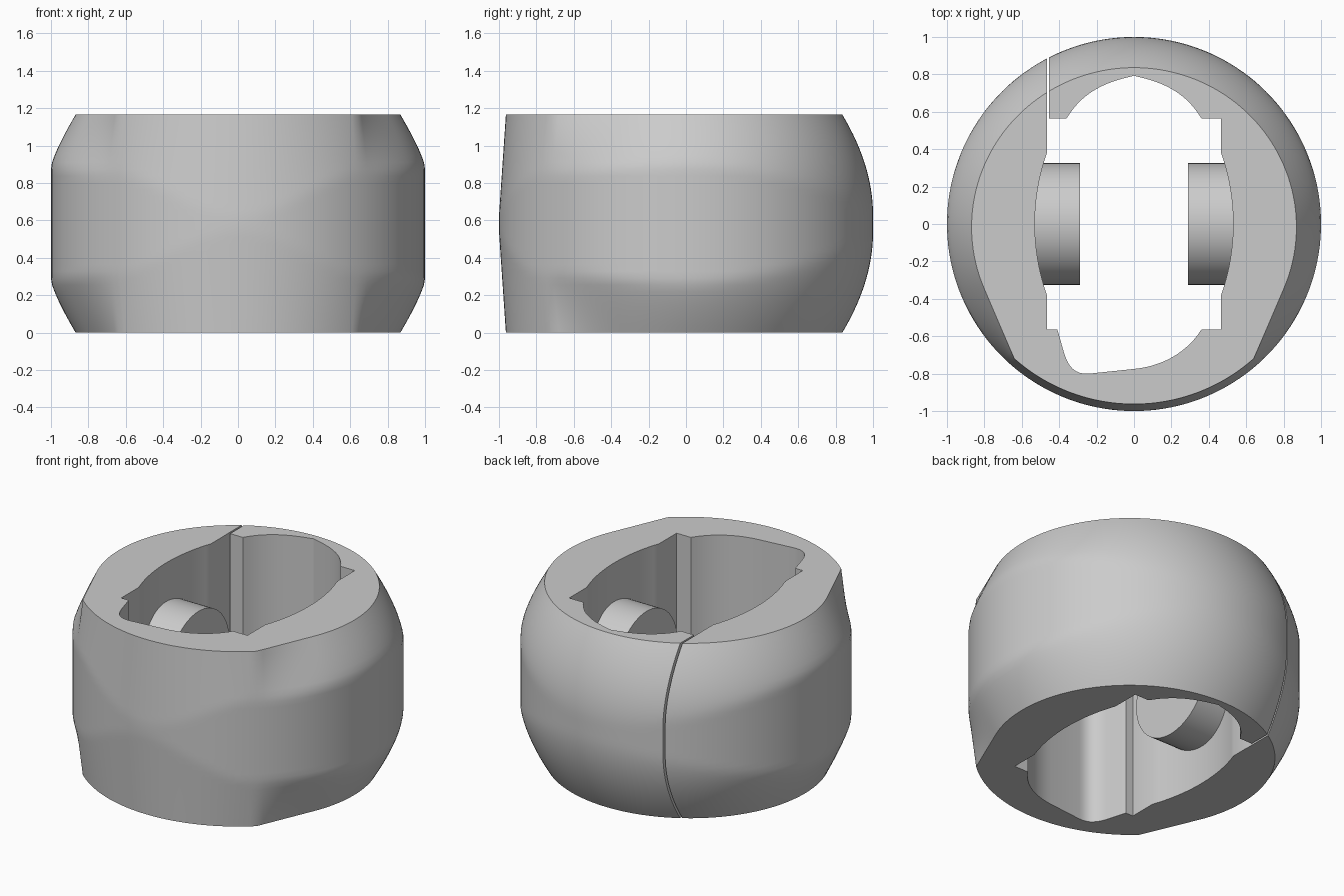
import bpy
import bmesh
from math import sin, cos, pi, radians, atan2
from mathutils import Vector, Matrix
from mathutils.geometry import interpolate_bezier

cube = bpy.data.objects.get("Cube")
if cube:
    bpy.data.objects.remove(cube, do_unlink=True)

HEIGHT = 1.165
MID = HEIGHT / 2
CORNER = atan2(0.64, 0.72)    # end of the front arc, measured from the front
TANGENT = radians(66.8)       # where the flat flank meets the round back

grey = bpy.data.materials.new("light_grey")
grey.use_nodes = True
grey.diffuse_color = (0.6, 0.6, 0.6, 1)
grey.node_tree.nodes["Principled BSDF"].inputs["Base Color"].default_value = (0.6, 0.6, 0.6, 1)


def make_object(name, bm):
    bmesh.ops.recalc_face_normals(bm, faces=bm.faces)
    mesh = bpy.data.meshes.new(name)
    bm.to_mesh(mesh)
    bm.free()
    mesh.materials.append(grey)
    obj = bpy.data.objects.new(name, mesh)
    bpy.context.collection.objects.link(obj)
    return obj


def loft(name, loops):
    """Closed solid through a stack of loops with equal point counts."""
    bm = bmesh.new()
    rings = [[bm.verts.new(p) for p in loop] for loop in loops]
    for low, high in zip(rings, rings[1:]):
        for i in range(len(low)):
            j = (i + 1) % len(low)
            bm.faces.new((low[i], low[j], high[j], high[i]))
    bm.faces.new(rings[0][::-1])
    bm.faces.new(rings[-1])
    return make_object(name, bm)


def ease(a, b, t):
    return a + (b - a) * (1 - cos(pi * t)) / 2


def rim_radius(a):
    if a < TANGENT:
        return min(0.963, 0.872 / cos(a - TANGENT))
    return ease(0.872, 0.836, (a - TANGENT) / (pi - TANGENT))


def band(a):
    """Half height of the upright belt, and the roundness above it."""
    if a < CORNER:
        return ease(0.04, 0.27, a / CORNER), 1.0
    if a < pi / 2:
        t = (a - CORNER) / (pi / 2 - CORNER)
        return ease(0.27, 0.305, t), 1 + 0.25 * t
    t = a / (pi / 2) - 1
    return ease(0.305, 0.05, t), ease(1.25, 1.95, t)


def outer_point(angle, z):
    a = abs(angle)
    half, power = band(a)
    t = max(0, (abs(z - MID) - half) / (MID - half))
    r = 1 - (1 - rim_radius(a)) * t ** power
    return (r * sin(angle), -r * cos(angle), z)


# Outer body: flattened front corners, rounded back
half_angles = [CORNER * i / 18 for i in range(18)]
half_angles += [CORNER + (TANGENT - CORNER) * i / 10 for i in range(10)]
half_angles += [TANGENT + (pi - TANGENT) * i / 48 for i in range(49)]
angles = half_angles + [-a for a in half_angles[-2:0:-1]]
LEVELS = 32
body = loft("ring_body", [[outer_point(a, HEIGHT * k / LEVELS) for a in angles]
                          for k in range(LEVELS + 1)])


def curve(*pts, n=14):
    return [(p.x, p.y) for p in interpolate_bezier(*[Vector((x, y, 0)) for x, y in pts], n)]


# Opening outline, counter-clockwise from the front right notch
side = [(0.465, -0.565)]
side += curve((0.465, -0.38), (0.552, -0.14), (0.552, 0.14), (0.465, 0.38), n=20)
side += [(0.465, 0.565)]
back = curve((0.36, 0.565), (0.28, 0.70), (0.16, 0.755), (0.03, 0.785))
front = curve((-0.41, -0.565), (-0.37, -0.68), (-0.37, -0.81), (-0.24, -0.80))
front += curve((0, -0.775), (0.15, -0.76), (0.28, -0.69), (0.36, -0.565))
outline = side + back + [(0, 0.793)] + [(-x, y) for x, y in reversed(back)]
outline += [(-x, y) for x, y in reversed(side)] + front
opening = loft("opening_cutter", [[(x, y, z) for x, y in outline]
                                  for z in (-0.2, HEIGHT + 0.2)])

# Narrow split through the wall
split_outline = [(-0.466, 0.5), (-0.454, 0.5), (-0.454, 1.2), (-0.466, 1.2)]
split = loft("split_cutter", [[(x, y, z) for x, y in split_outline]
                              for z in (-0.3, HEIGHT + 0.3)])

bpy.context.view_layer.objects.active = body
for cutter in (opening, split):
    mod = body.modifiers.new("cut", "BOOLEAN")
    mod.operation = "DIFFERENCE"
    mod.solver = "EXACT"
    mod.object = cutter
    bpy.ops.object.modifier_apply(modifier=mod.name)
    bpy.data.objects.remove(cutter, do_unlink=True)

# Round pegs facing each other across the opening
pegs = []
for name, sign in (("left_peg", 1), ("right_peg", -1)):
    bm = bmesh.new()
    bmesh.ops.create_cone(bm, cap_ends=True, segments=64, radius1=0.325, radius2=0.325,
                          depth=0.29, matrix=Matrix.Translation((sign * 0.435, 0, MID))
                          @ Matrix.Rotation(pi / 2, 4, "Y"))
    pegs.append(make_object(name, bm))

bpy.ops.object.select_all(action="DESELECT")
for obj in [body] + pegs:
    obj.select_set(True)
bpy.ops.object.shade_smooth_by_angle(angle=radians(25))
